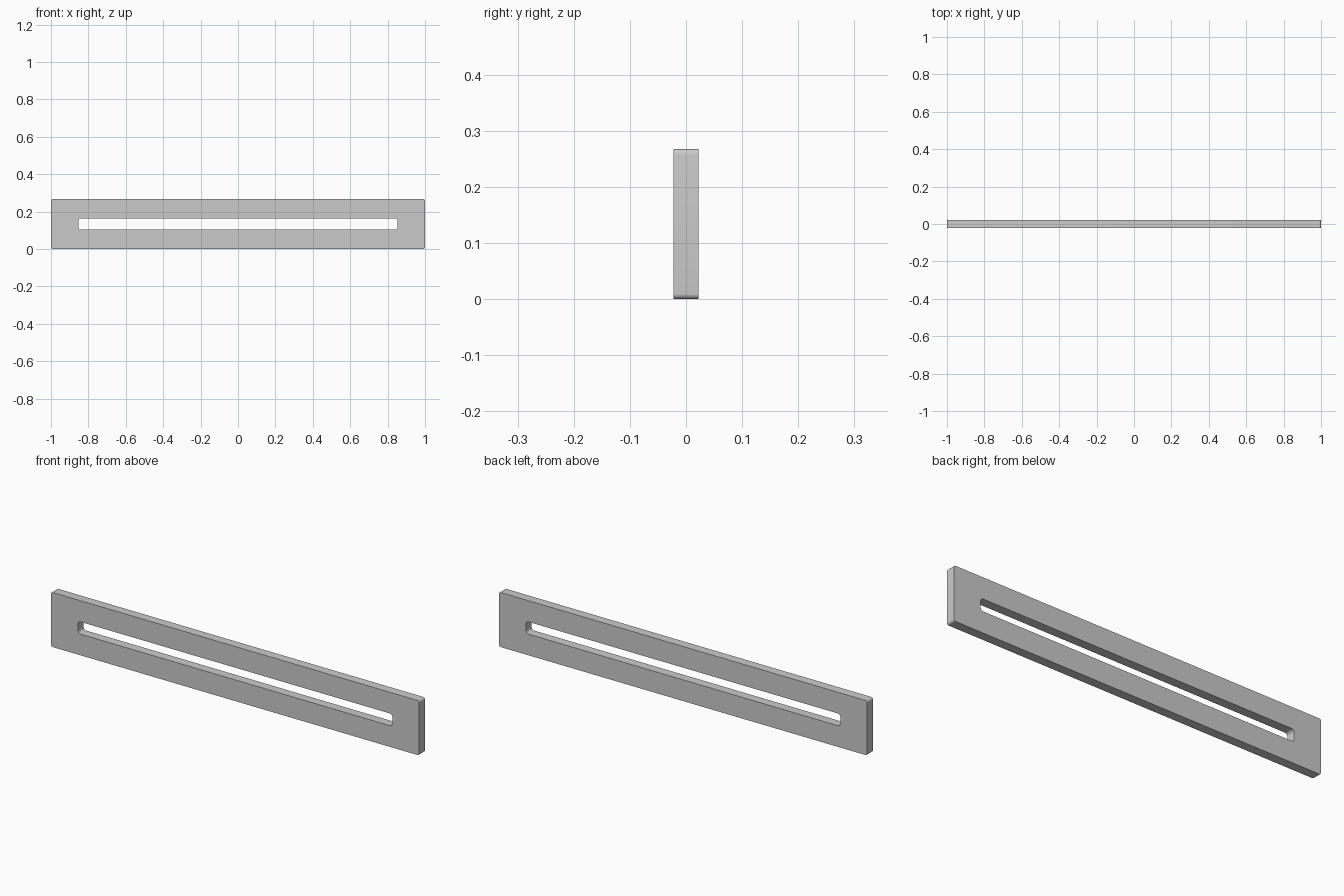
import bpy, bmesh, math

if "Cube" in bpy.data.objects:
    bpy.data.objects.remove(bpy.data.objects["Cube"])

HALF_Y = 0.0225   # half thickness
MID_Z = 0.134     # centre height
STEPS = 6         # segments per rounded corner


def rounded_rect(hx, hz, r):
    """Outline points (x, z) of a rounded rectangle, counter-clockwise."""
    pts = []
    for k, (sx, sz) in enumerate([(1, 1), (-1, 1), (-1, -1), (1, -1)]):
        for i in range(STEPS + 1):
            a = math.pi / 2 * (k + i / STEPS)
            pts.append((sx * (hx - r) + r * math.cos(a),
                        MID_Z + sz * (hz - r) + r * math.sin(a)))
    return pts


# Plate outline and slot outline share a point count, so they join with quads
outer = rounded_rect(1.0, 0.134, 0.01)
slot = rounded_rect(0.854, 0.03, 0.015)

bm = bmesh.new()
rings = [[bm.verts.new((x, y, z)) for x, z in outline]
         for outline, y in ((outer, -HALF_Y), (slot, -HALF_Y),
                            (slot, HALF_Y), (outer, HALF_Y))]

# Front face, slot wall, back face, outer rim
n = len(outer)
for a, b in zip(rings, rings[1:] + rings[:1]):
    for i in range(n):
        j = (i + 1) % n
        bm.faces.new((a[i], a[j], b[j], b[i]))
bmesh.ops.recalc_face_normals(bm, faces=bm.faces)

mesh = bpy.data.meshes.new("slotted_plate")
bm.to_mesh(mesh)
bm.free()
plate = bpy.data.objects.new("slotted_plate", mesh)
bpy.context.collection.objects.link(plate)

# Smooth corners, crisp edges
bpy.context.view_layer.objects.active = plate
plate.select_set(True)
bpy.ops.object.shade_smooth_by_angle(angle=math.radians(30))
